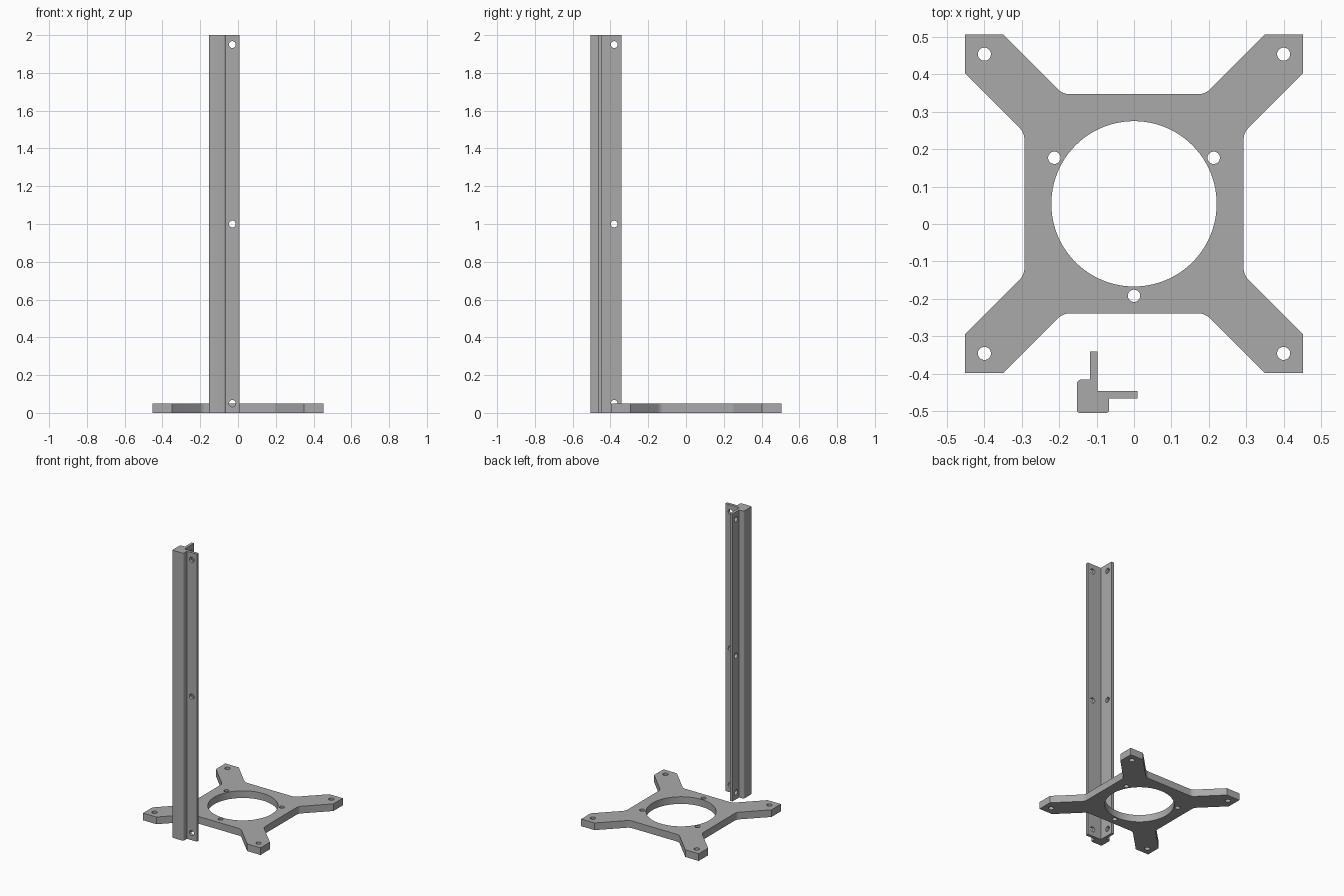
import bpy
import bmesh
import math
from mathutils import Vector, Matrix

if "Cube" in bpy.data.objects:
    bpy.data.objects.remove(bpy.data.objects["Cube"])

grey = bpy.data.materials.new("plain_grey")
grey.use_nodes = True
colour = (0.4, 0.4, 0.4, 1)
grey.diffuse_color = colour
grey.node_tree.nodes["Principled BSDF"].inputs["Base Color"].default_value = colour


def rounded(points, steps=6):
    """Turn (x, y, radius) corners into an outline with filleted corners."""
    out = []
    for i, (x, y, r) in enumerate(points):
        p = Vector((x, y))
        if r == 0:
            out.append(p)
            continue
        a = (Vector(points[i - 1][:2]) - p).normalized()
        b = (Vector(points[(i + 1) % len(points)][:2]) - p).normalized()
        half = a.angle(b) / 2
        centre = p + (a + b).normalized() * (r / math.sin(half))
        start = p + a * (r / math.tan(half)) - centre
        end = p + b * (r / math.tan(half)) - centre
        turn = math.atan2(start.x * end.y - start.y * end.x, start.dot(end))
        for k in range(steps + 1):
            out.append(centre + Matrix.Rotation(turn * k / steps, 2) @ start)
    return out


def extrude(name, outline, height):
    bm = bmesh.new()
    face = bm.faces.new([bm.verts.new((p.x, p.y, 0)) for p in outline])
    top = bmesh.ops.extrude_face_region(bm, geom=[face])["geom"]
    bmesh.ops.translate(bm, vec=(0, 0, height),
                        verts=[g for g in top if isinstance(g, bmesh.types.BMVert)])
    bmesh.ops.recalc_face_normals(bm, faces=bm.faces)
    return link(name, bm)


def link(name, bm):
    mesh = bpy.data.meshes.new(name)
    bm.to_mesh(mesh)
    bm.free()
    mesh.materials.append(grey)
    obj = bpy.data.objects.new(name, mesh)
    bpy.context.collection.objects.link(obj)
    return obj


def drill(obj, holes):
    """Cut round holes given as (centre, radius, depth, axis)."""
    bm = bmesh.new()
    turns = {"x": Matrix.Rotation(math.pi / 2, 4, "Y"),
             "y": Matrix.Rotation(math.pi / 2, 4, "X"), "z": Matrix()}
    for centre, radius, depth, axis in holes:
        bmesh.ops.create_cone(bm, cap_ends=True, segments=96 if radius > 0.1 else 32,
                              radius1=radius, radius2=radius, depth=depth,
                              matrix=Matrix.Translation(centre) @ turns[axis])
    cutter = link("hole_cutter", bm)
    cutter.hide_render = True
    mod = obj.modifiers.new("holes", "BOOLEAN")
    mod.operation, mod.solver, mod.object = "DIFFERENCE", "EXACT", cutter
    bpy.ops.object.select_all(action="DESELECT")
    bpy.context.view_layer.objects.active = obj
    obj.select_set(True)
    bpy.ops.object.modifier_apply(modifier="holes")
    bpy.data.objects.remove(cutter)
    bpy.ops.object.shade_smooth_by_angle(angle=math.radians(30))


# Mounting plate: square frame with four diagonal arms, one quarter rotated
CY, THICK = 0.054, 0.05
quarter = [(0.293, 0.19, 0.045), (0.452, 0.349, 0),
           (0.452, 0.452, 0), (0.349, 0.452, 0)]
corners = []
for q in range(4):
    rot = Matrix.Rotation(q * math.pi / 2, 2)
    for x, y, r in quarter:
        p = rot @ Vector((x, y))
        corners.append((p.x, p.y + CY, r))
    # inner corner on the other side of this arm
    p = rot @ Vector((0.19, 0.293))
    corners.append((p.x, p.y + CY, 0.045))
plate = extrude("mounting_plate", rounded(corners), THICK)

# Large opening, arm holes and three bolt holes
holes = [((0, CY, THICK / 2), 0.221, 0.2, "z")]
holes += [((sx * 0.4, CY + sy * 0.4, THICK / 2), 0.0175, 0.2, "z")
          for sx in (-1, 1) for sy in (-1, 1)]
for k in range(3):
    a = math.radians(30 + 120 * k)
    holes.append(((0.246 * math.cos(a), CY + 0.246 * math.sin(a), THICK / 2),
                  0.0165, 0.2, "z"))
drill(plate, holes)

# Corner post: rounded block with two thin flanges
post = extrude("corner_post", rounded([
    (-0.153, -0.505, 0.008), (-0.067, -0.505, 0.008), (-0.067, -0.466, 0),
    (0.009, -0.466, 0), (0.009, -0.446, 0), (-0.098, -0.446, 0),
    (-0.098, -0.341, 0), (-0.118, -0.341, 0), (-0.118, -0.416, 0),
    (-0.153, -0.416, 0.012)]), 2)

# Screw holes through both flanges
screws = []
for z in (0.05, 1, 1.95):
    screws.append(((-0.03, -0.456, z), 0.018, 0.06, "y"))
    screws.append(((-0.108, -0.38, z), 0.018, 0.06, "x"))
drill(post, screws)
